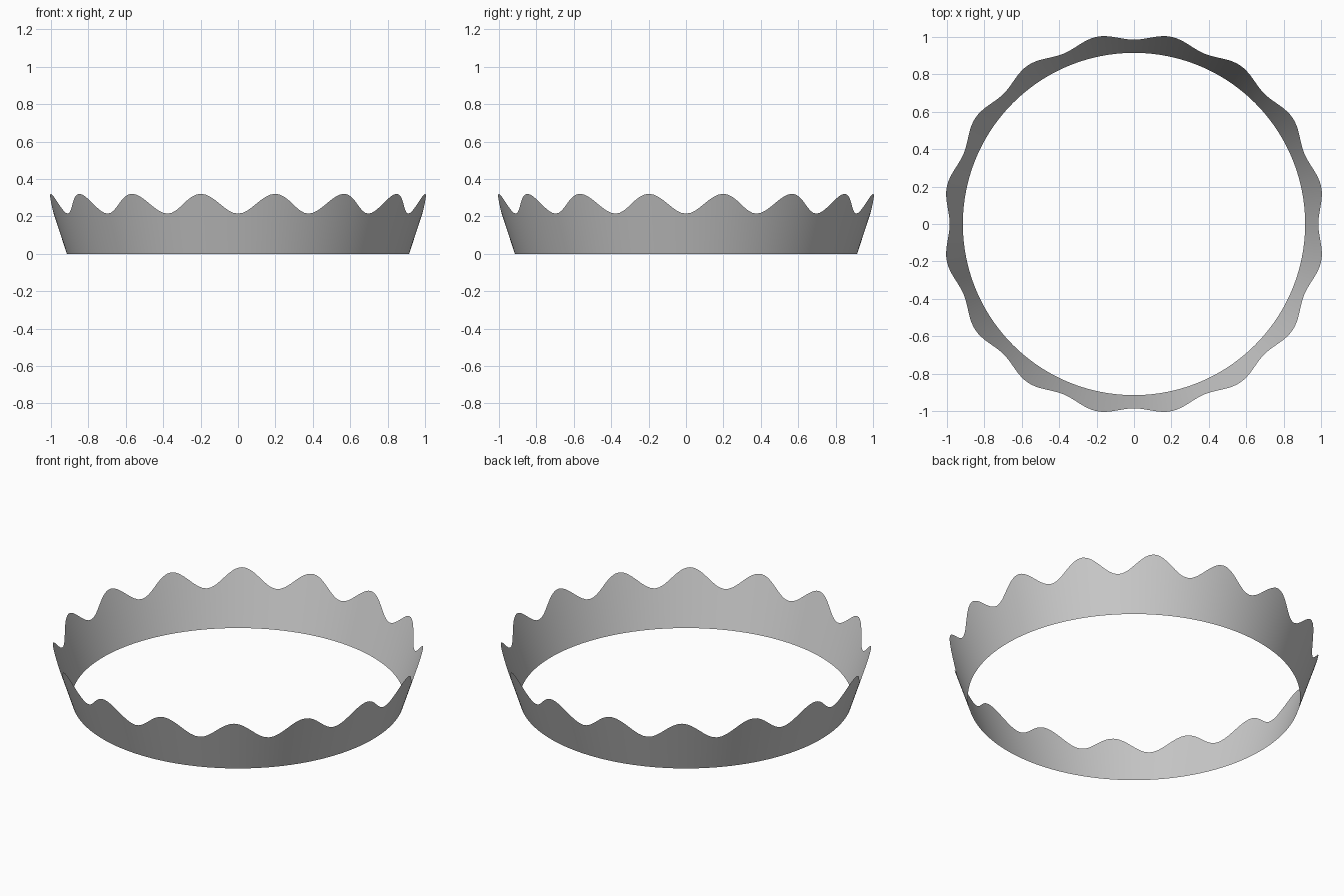
import bpy
import bmesh
from math import cos, sin, pi

cube = bpy.data.objects.get("Cube")
if cube:
    bpy.data.objects.remove(cube, do_unlink=True)

POINTS = 16            # waves around the rim
SEGMENTS = POINTS * 16
ROWS = 4
BASE_RADIUS = 0.915
FLARE = 0.328          # outward lean per unit of height
RIM_MID, RIM_WAVE = 0.268, 0.053

# Plain grey material
grey = bpy.data.materials.new("plain grey")
grey.use_nodes = True
colour = (0.6, 0.6, 0.6, 1)
grey.diffuse_color = colour
grey.node_tree.nodes["Principled BSDF"].inputs["Base Color"].default_value = colour

# Flared open band with a wavy rim
bm = bmesh.new()
columns = []
for i in range(SEGMENTS):
    angle = 2 * pi * i / SEGMENTS
    rim = RIM_MID - RIM_WAVE * cos(POINTS * angle)
    column = []
    for row in range(ROWS + 1):
        z = rim * row / ROWS
        radius = BASE_RADIUS + FLARE * z
        column.append(bm.verts.new((radius * cos(angle), radius * sin(angle), z)))
    columns.append(column)
for i, a in enumerate(columns):
    b = columns[(i + 1) % SEGMENTS]
    for row in range(ROWS):
        face = bm.faces.new((a[row], b[row], b[row + 1], a[row + 1]))
        face.smooth = True

mesh = bpy.data.meshes.new("crown_band")
bm.to_mesh(mesh)
bm.free()
mesh.materials.append(grey)
band = bpy.data.objects.new("crown_band", mesh)
bpy.context.collection.objects.link(band)
